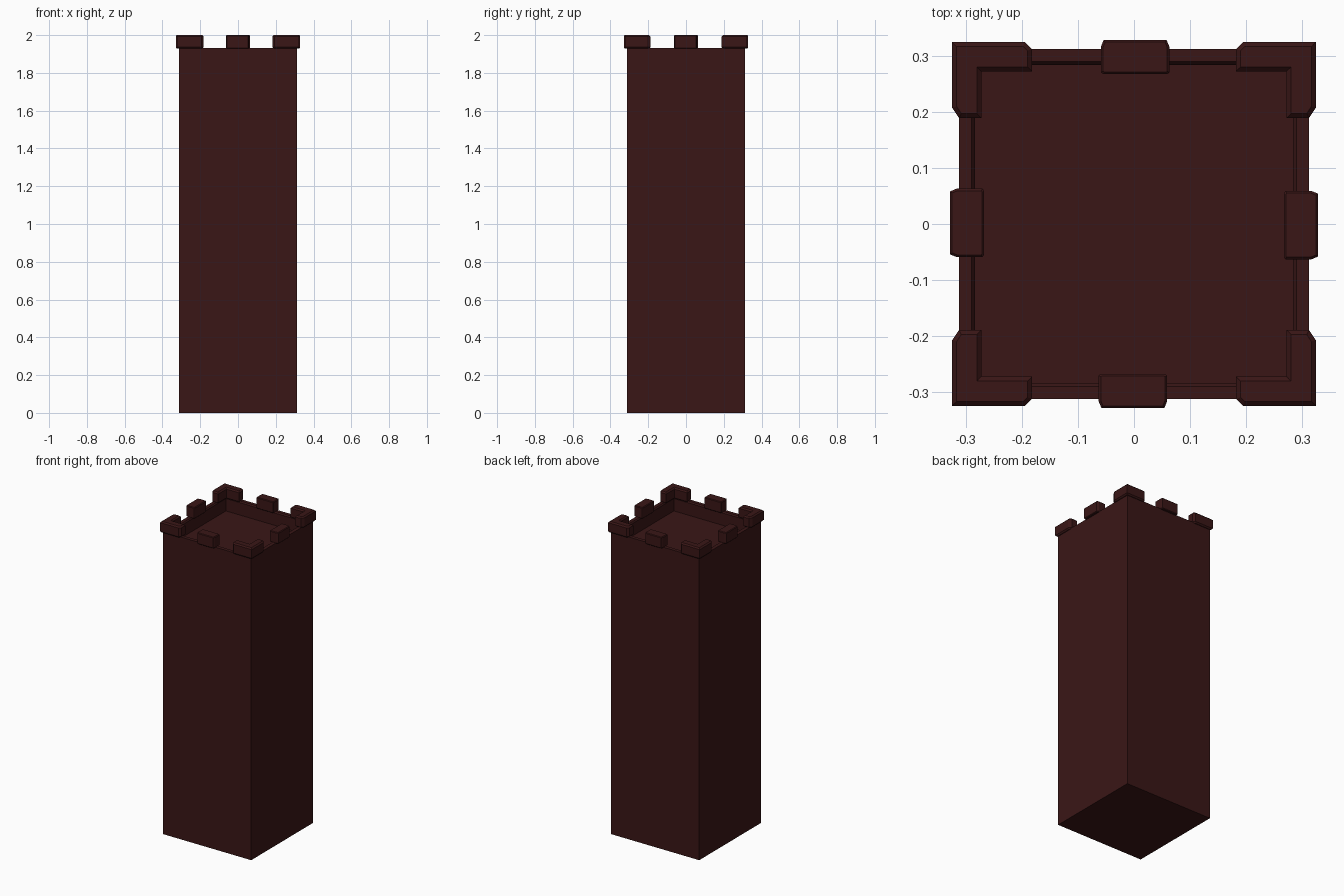
import bpy, bmesh
from mathutils import Matrix
from math import pi

if "Cube" in bpy.data.objects:
    bpy.data.objects.remove(bpy.data.objects["Cube"])

mat = bpy.data.materials.new("dark_brick")
mat.diffuse_color = (0.042, 0.008, 0.008, 1)
mat.use_nodes = True
mat.node_tree.nodes["Principled BSDF"].inputs["Base Color"].default_value = mat.diffuse_color


def finish(bm, name):
    bmesh.ops.recalc_face_normals(bm, faces=bm.faces)
    me = bpy.data.meshes.new(name)
    bm.to_mesh(me)
    bm.free()
    me.materials.append(mat)
    ob = bpy.data.objects.new(name, me)
    bpy.context.collection.objects.link(ob)
    return ob


def block(name, outline, z0, z1, bevel):
    """Extrude a plan outline and chamfer its top and bottom rims."""
    bm = bmesh.new()
    face = bm.faces.new([bm.verts.new((x, y, z0)) for x, y in outline])
    ext = bmesh.ops.extrude_face_region(bm, geom=[face])
    bmesh.ops.translate(bm, vec=(0, 0, z1 - z0),
                        verts=[v for v in ext["geom"] if isinstance(v, bmesh.types.BMVert)])
    bmesh.ops.recalc_face_normals(bm, faces=bm.faces)
    rims = [e for e in bm.edges if abs(e.verts[0].co.z - e.verts[1].co.z) < 1e-5]
    bmesh.ops.bevel(bm, geom=rims, offset=bevel, segments=1, affect='EDGES')
    return finish(bm, name)


# Tower shaft with a sunken roof inside a thin parapet
H, W, IN, ROOF = 1.932, 0.312, 0.272, 1.845
bm = bmesh.new()
bmesh.ops.create_cube(bm, size=1, matrix=Matrix.Translation((0, 0, H / 2)) @ Matrix.Diagonal((2 * W, 2 * W, H, 1)))
top = max(bm.faces, key=lambda f: f.calc_center_median().z)
bmesh.ops.inset_region(bm, faces=[top], thickness=0.004, depth=0)
for v in top.verts:
    v.co.z += 0.0
bmesh.ops.inset_region(bm, faces=[top], thickness=W - IN - 0.012, depth=0)
bmesh.ops.inset_region(bm, faces=[top], thickness=0.008, depth=-0.008)
ext = bmesh.ops.extrude_face_region(bm, geom=[top])
for v in ext["geom"]:
    if isinstance(v, bmesh.types.BMVert):
        v.co.z = ROOF
if top.is_valid:
    bm.faces.remove(top)
finish(bm, "tower_shaft")

# L-shaped corner merlons, wider than the shaft, with chamfered ends
O, C = 0.324, 0.012
for i, (sx, sy) in enumerate([(1, 1), (-1, 1), (-1, -1), (1, -1)]):
    ell = [(O, O), (0.182 + C, O), (0.182, O - C), (0.182, IN),
           (IN, IN), (IN, 0.189), (O - C, 0.189), (O, 0.189 + C * 1.5)]
    block(f"corner_merlon_{i}", [(x * sx, y * sy) for x, y in ell], 1.928, 2.0, 0.008)
    # Inner lining of the corner, reaching down to the roof
# Middle merlons, one on each side
for i in range(4):
    ob = block(f"middle_merlon_{i}",
               [(-0.059, 0.27), (-0.054, 0.267), (0.059, 0.267), (0.063, 0.27),
                (0.063, 0.316), (0.058, 0.328), (-0.054, 0.328), (-0.059, 0.316)],
               1.928, 2.0, 0.004)
    ob.data.transform(Matrix.Rotation(i * pi / 2, 4, 'Z'))
